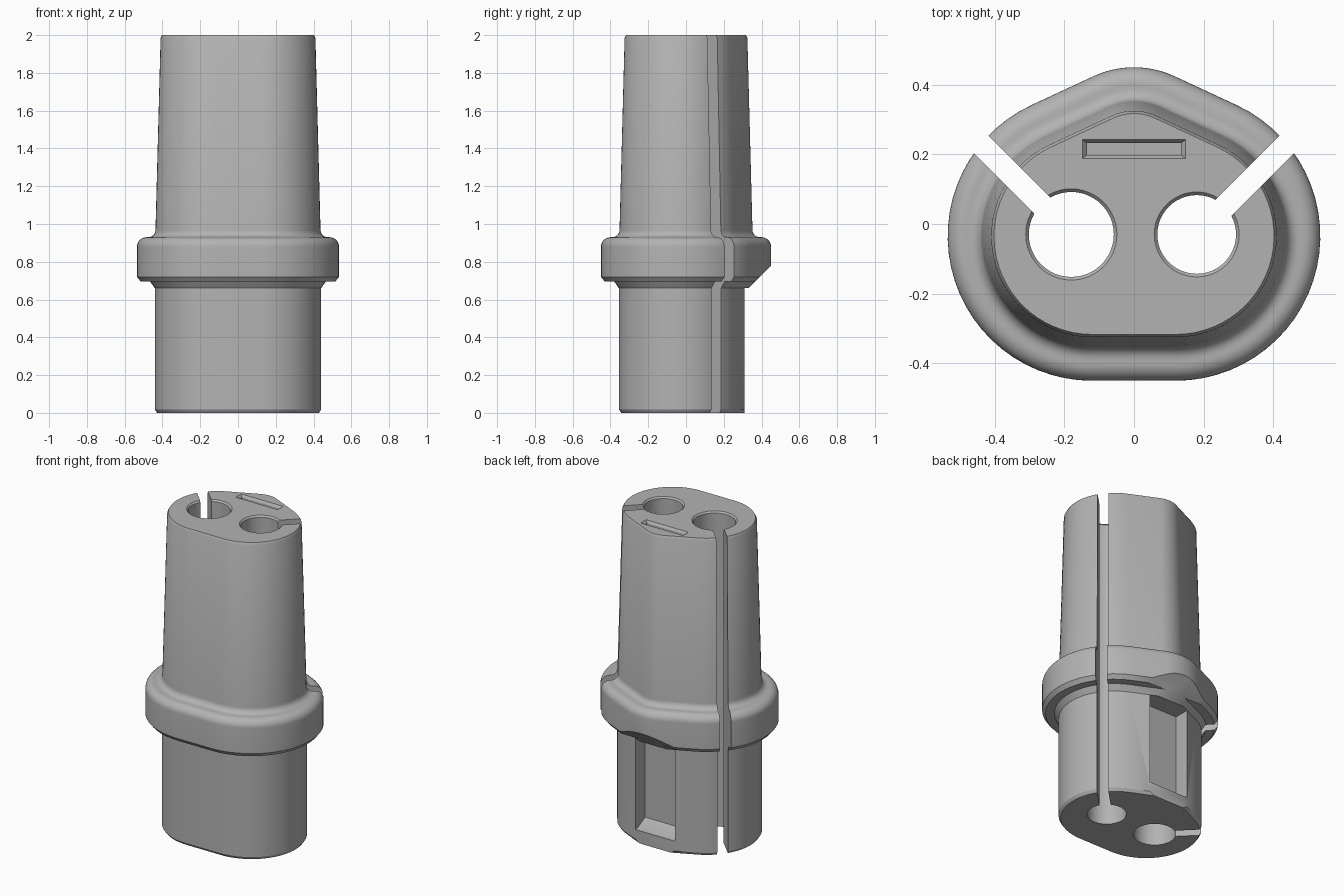
import bpy
import bmesh
from math import sin, cos, radians, pi

if "Cube" in bpy.data.objects:
    bpy.data.objects.remove(bpy.data.objects["Cube"], do_unlink=True)

grey = bpy.data.materials.new("plain grey")
grey.use_nodes = True
colour = (0.45, 0.45, 0.45, 1)
grey.diffuse_color = colour
grey.node_tree.nodes["Principled BSDF"].inputs["Base Color"].default_value = colour


def loft(name, rings):
    """Closed solid through a stack of equal-length rings."""
    bm = bmesh.new()
    loops = [[bm.verts.new(p) for p in ring] for ring in rings]
    for low, high in zip(loops, loops[1:]):
        for i in range(len(low)):
            j = (i + 1) % len(low)
            bm.faces.new((low[i], low[j], high[j], high[i]))
    bm.faces.new(loops[0][::-1])
    bm.faces.new(loops[-1])
    bmesh.ops.recalc_face_normals(bm, faces=bm.faces)
    mesh = bpy.data.meshes.new(name)
    bm.to_mesh(mesh)
    bm.free()
    mesh.materials.append(grey)
    ob = bpy.data.objects.new(name, mesh)
    bpy.context.collection.objects.link(ob)
    return ob


def arc(cx, cy, r, start, end, steps):
    angles = [radians(start + (end - start) * i / steps) for i in range(steps + 1)]
    return [(cx + r * cos(a), cy + r * sin(a)) for a in angles]


def outline(half_width, z):
    """Rounded three-cornered section, offset evenly to a given half width."""
    side = half_width - 0.12
    pts = arc(0.12, -0.035, side, -90, 65, 28)
    pts += arc(0, 0.174, side - 0.139, 65, 115, 12)
    pts += arc(-0.12, -0.035, side, 115, 270, 28)
    return [(x, y, z) for x, y in pts]


def circle(x, y, r, z):
    return [(px, py, z) for px, py in arc(x, y, r, 0, 360, 48)[:-1]]


def rect(x, y, hx, hy, z):
    return [(x - hx, y - hy, z), (x + hx, y - hy, z), (x + hx, y + hy, z), (x - hx, y + hy, z)]


def prism(name, profile, hx):
    """Side profile of (y, z) points extruded across x."""
    return loft(name, [[(x, y, z) for y, z in profile] for x in (-hx, hx)])


def cut(cutter):
    mod = body.modifiers.new("cut", "BOOLEAN")
    mod.operation = "DIFFERENCE"
    mod.solver = "EXACT"
    mod.object = cutter
    bpy.context.view_layer.objects.active = body
    bpy.ops.object.modifier_apply(modifier=mod.name)
    bpy.data.objects.remove(cutter, do_unlink=True)


# Plug, collar and tapered grip as one stacked body
profile = [(0.428, 0), (0.44, 0.018), (0.44, 0.66), (0.465, 0.695), (0.515, 0.695), (0.535, 0.72)]
profile += arc(0.485, 0.88, 0.05, 0, 90, 8)
profile += arc(0.475, 0.968, 0.038, -90, -178, 6)
profile += [(0.41, 1.985), (0.402, 2)]
body = loft("connector_body", [outline(w, z) for w, z in profile])

# Flat back of the plug and sloped underside of the collar
cut(prism("back_wedge", [(0.31, -0.1), (0.7, -0.1), (0.7, 1.03), (0.31, 0.64)], 0.7))

# Recess in the back of the plug with a sloped sill
cut(prism("back_recess", [(0.29, 0.08), (0.4, 0.08), (0.4, 0.66), (0.21, 0.66), (0.21, 0.12)], 0.14))

# Through bores with chamfered mouths, each opened by a diagonal slit
for side, r in ((-1, 0.122), (1, 0.113)):
    x, y = side * 0.18, -0.03
    bore = [(r, -0.1), (r, 1.99), (r + 0.009, 2.0), (r + 0.009, 2.1)]
    cut(loft("bore", [circle(x, y, rad, z) for rad, z in bore]))
    n, reach = 0.023, 0.5
    plan = [(-n, n), (n, -n), (reach + n, reach - n), (reach - n, reach + n)]
    cut(loft("slit", [[(x + side * u, y + v, z) for u, v in plan] for z in (-0.1, 2.1)]))

# Chamfered pocket in the top
pocket = [(0.135, 0.017, 1.95), (0.135, 0.017, 1.985), (0.148, 0.027, 2.0), (0.148, 0.027, 2.1)]
cut(loft("top_pocket", [rect(0, 0.215, hx, hy, z) for hx, hy, z in pocket]))

bpy.ops.object.select_all(action="DESELECT")
body.select_set(True)
bpy.context.view_layer.objects.active = body
bpy.ops.object.shade_smooth_by_angle(angle=radians(28))
